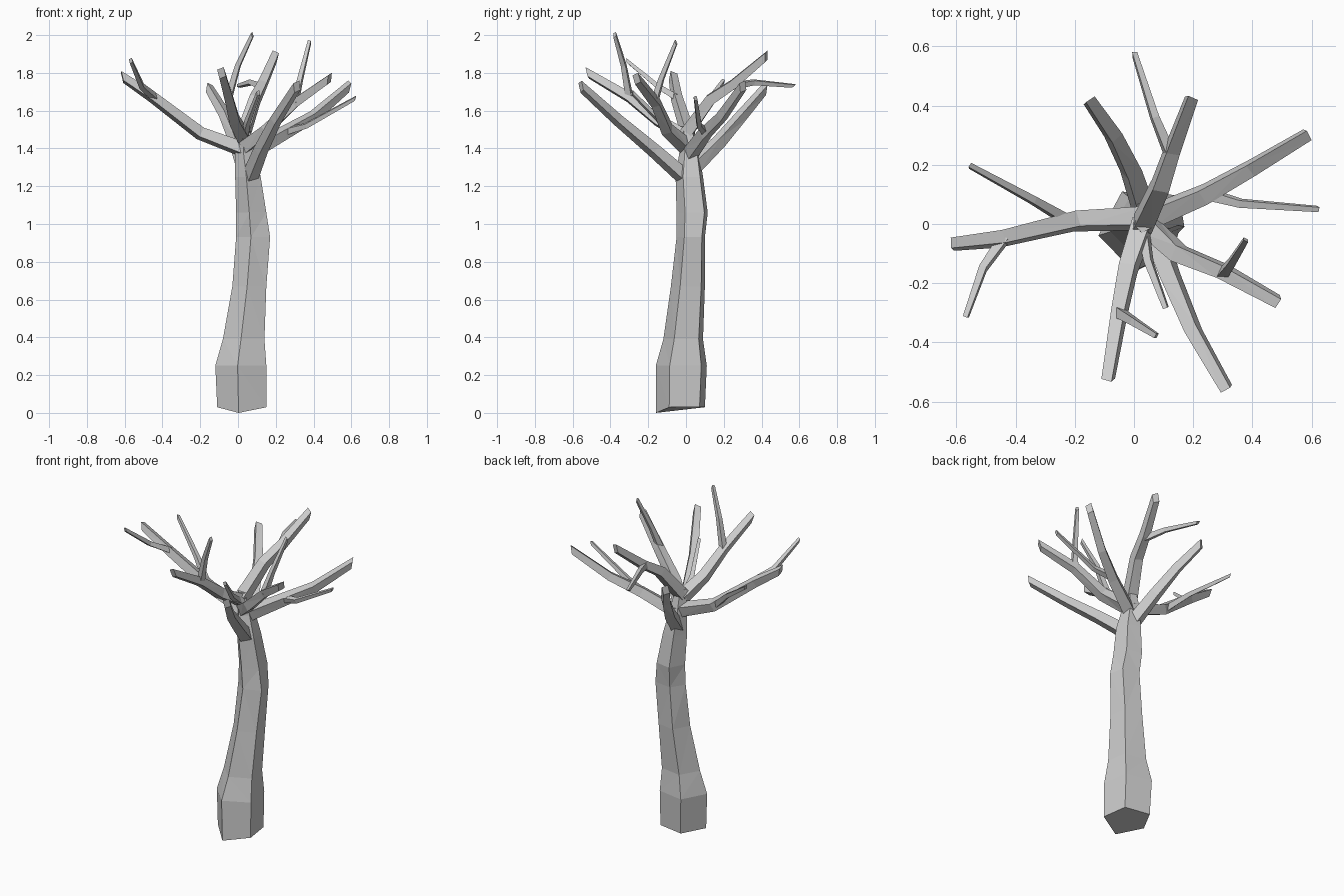
import bpy, bmesh, math
from mathutils import Vector

cube = bpy.data.objects.get("Cube")
if cube:
    bpy.data.objects.remove(cube)

bark = bpy.data.materials.new("grey_bark")
bark.use_nodes = True
GREY = (0.6, 0.6, 0.6, 1)
bark.diffuse_color = GREY
bark.node_tree.nodes["Principled BSDF"].inputs["Base Color"].default_value = GREY


def skin(name, rings):
    """Join a stack of equal rings into one closed, flat-faced object."""
    bm = bmesh.new()
    loops = [[bm.verts.new(p) for p in ring] for ring in rings]
    n = len(loops[0])
    for a, b in zip(loops, loops[1:]):
        for i in range(n):
            j = (i + 1) % n
            bm.faces.new((a[i], a[j], b[j], b[i]))
    bm.faces.new(loops[0][::-1])
    bm.faces.new(loops[-1])
    bmesh.ops.recalc_face_normals(bm, faces=bm.faces)
    bmesh.ops.triangulate(bm, faces=[f for f in bm.faces if len(f.verts) == 4])
    mesh = bpy.data.meshes.new(name)
    bm.to_mesh(mesh)
    bm.free()
    mesh.materials.append(bark)
    obj = bpy.data.objects.new(name, mesh)
    bpy.context.collection.objects.link(obj)
    return obj


# Trunk: five-sided rings fitted to (height, x range, y range)
CORNERS = [(math.cos(t), math.sin(t)) for t in (math.radians(-100 + 72 * i) for i in range(5))]
LO = [min(c[k] for c in CORNERS) for k in (0, 1)]
HI = [max(c[k] for c in CORNERS) for k in (0, 1)]


def fit(value, axis, lo, hi):
    return lo + (value - LO[axis]) / (HI[axis] - LO[axis]) * (hi - lo)


def trunk_ring(z, x0, x1, y0, y1):
    return [Vector((fit(c, 0, x0, x1), fit(s, 1, y0, y1), z)) for c, s in CORNERS]


trunk_rings = [trunk_ring(*r) for r in (
    (0.03, -0.11, 0.15, -0.16, 0.10),
    (0.25, -0.12, 0.15, -0.16, 0.11),
    (0.39, -0.08, 0.14, -0.12, 0.09),
    (0.67, -0.03, 0.15, -0.08, 0.10),
    (0.93, -0.01, 0.17, -0.05, 0.10),
    (1.06, -0.01, 0.15, -0.05, 0.115),
    (1.25, -0.015, 0.12, -0.055, 0.09),
    (1.38, -0.015, 0.085, -0.035, 0.07),
    (1.52, 0.0, 0.06, -0.03, 0.035))]
trunk_rings[0][0].z = 0.0   # root corner touching the ground
skin("trunk", trunk_rings)


def limb(name, path, r0, r1, sides=4):
    """Tapering limb along a path, ending in a slanted cut."""
    pts = [Vector(p) for p in path]
    last = len(pts) - 1
    rings = []
    for i, p in enumerate(pts):
        d = (pts[min(i + 1, last)] - pts[max(i - 1, 0)]).normalized()
        side = d.cross(Vector((0, 0, 1))).normalized()
        up = side.cross(d)
        r = r0 + (r1 - r0) * i / last
        ring = []
        for k in range(sides):
            t = math.tau * k / sides + 0.5
            off = (side * math.cos(t) + up * math.sin(t)) * r
            if i == last:
                off += d * (off.dot(up) - r * 0.8)
            ring.append(p + off)
        rings.append(ring)
    return skin(name, rings)


# Main branches, clockwise from the model's right
BRANCHES = {
    "right_branch": [(0.04, 0.02, 1.39), (-0.2, 0.01, 1.48), (-0.45, -0.05, 1.67), (-0.63, -0.07, 1.79)],
    "back_right_branch": [(0.04, 0.03, 1.29), (-0.01, 0.18, 1.44), (-0.07, 0.30, 1.58), (-0.16, 0.43, 1.73)],
    "back_branch": [(0.03, 0.0, 1.48), (0.09, 0.13, 1.66), (0.13, 0.25, 1.74), (0.20, 0.44, 1.90)],
    "back_left_branch": [(0.05, 0.02, 1.37), (0.24, 0.10, 1.48), (0.40, 0.19, 1.57), (0.60, 0.31, 1.74)],
    "left_branch": [(0.04, 0.0, 1.41), (0.15, -0.10, 1.50), (0.30, -0.16, 1.64), (0.50, -0.27, 1.78)],
    "front_left_branch": [(0.06, 0.0, 1.24), (0.12, -0.17, 1.39), (0.20, -0.36, 1.55), (0.32, -0.57, 1.74)],
    "front_branch": [(0.03, 0.0, 1.46), (-0.02, -0.15, 1.55), (-0.05, -0.30, 1.67), (-0.09, -0.54, 1.81)],
}
for name, path in BRANCHES.items():
    limb(name, path, 0.046, 0.026)

# Thin twigs growing from the branches
TWIGS = {
    "right_rear_twig": [(-0.22, 0.01, 1.49), (-0.34, 0.08, 1.60), (-0.56, 0.20, 1.76)],
    "right_front_twig": [(-0.44, -0.05, 1.67), (-0.51, -0.15, 1.73), (-0.57, -0.32, 1.87)],
    "back_twig": [(0.12, 0.24, 1.73), (0.07, 0.36, 1.75), (0.0, 0.58, 1.73)],
    "back_left_twig": [(0.25, 0.10, 1.49), (0.36, 0.07, 1.52), (0.63, 0.05, 1.67)],
    "left_twig": [(0.30, -0.17, 1.64), (0.33, -0.13, 1.77), (0.38, -0.05, 1.97)],
    "front_twig": [(-0.05, -0.30, 1.67), (0.0, -0.33, 1.84), (0.08, -0.38, 2.01)],
    "centre_twig": [(0.03, -0.01, 1.45), (0.05, -0.13, 1.54), (0.11, -0.29, 1.70)],
}
for name, path in TWIGS.items():
    limb(name, path, 0.024, 0.012)
